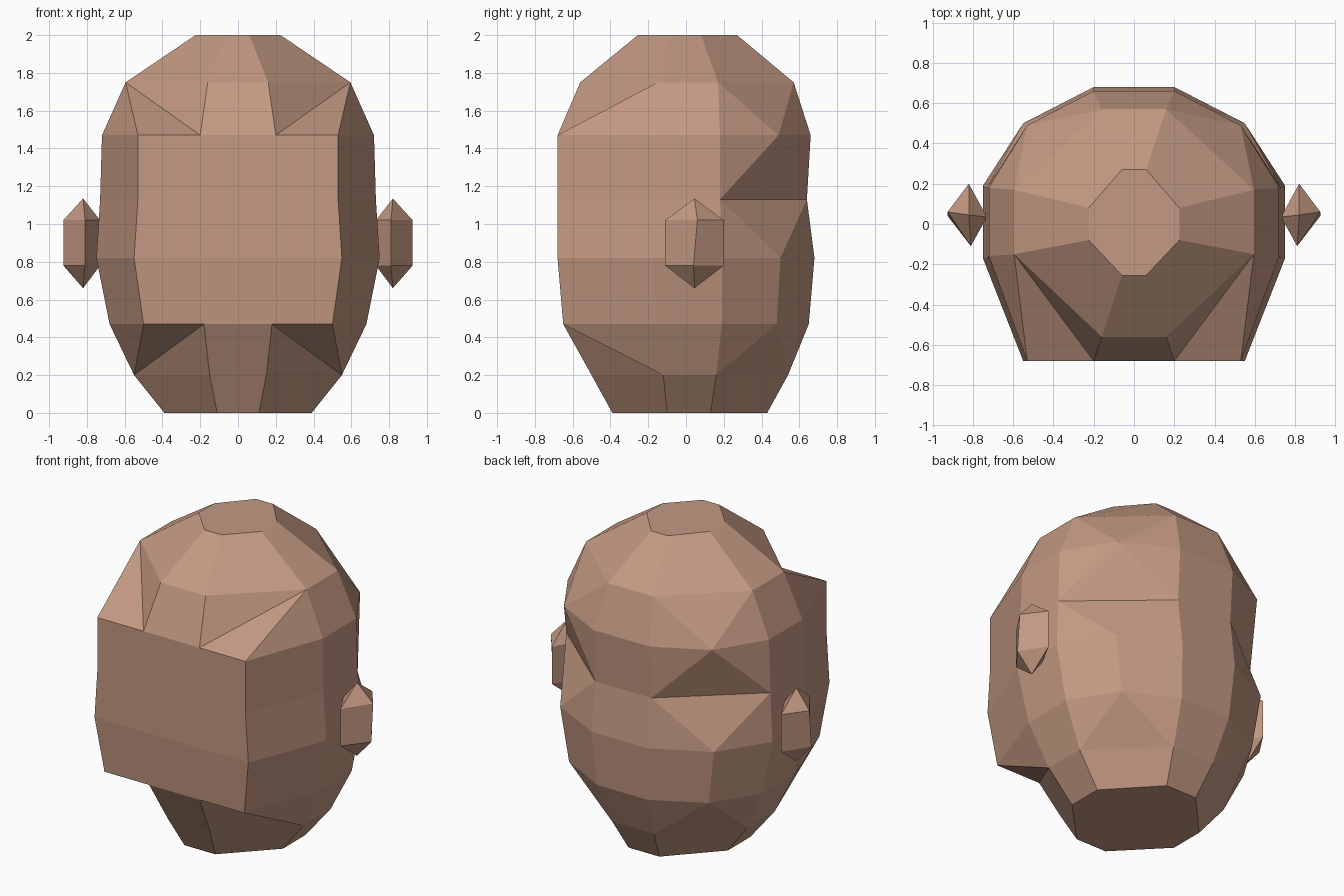
import bpy, bmesh

if "Cube" in bpy.data.objects:
    bpy.data.objects.remove(bpy.data.objects["Cube"])

skin = bpy.data.materials.new("skin")
skin.diffuse_color = (0.546, 0.319, 0.223, 1)
skin.use_nodes = True
skin.node_tree.nodes["Principled BSDF"].inputs["Base Color"].default_value = skin.diffuse_color


def finish(name, bm):
    """Turn a bmesh of the +x side into a mirrored, flat shaded object."""
    mesh = bpy.data.meshes.new(name)
    bm.to_mesh(mesh)
    bm.free()
    mesh.materials.append(skin)
    obj = bpy.data.objects.new(name, mesh)
    bpy.context.collection.objects.link(obj)
    mirror = obj.modifiers.new("mirror", 'MIRROR')
    mirror.use_clip = True
    return obj


# Head levels: z, half width of middle strips, front y, face corner x,
# side x, side front y, side back y, rear diagonal (x, y), back y.
# None marks a level where the corner folds into the side.
LEVELS = [
    (0.00, 0.11, -0.39, None, 0.39, -0.10, 0.13, None, 0.43),
    (0.20, 0.15, -0.50, None, 0.55, -0.12, 0.16, None, 0.54),
    (0.47, 0.18, -0.65, 0.50, 0.68, -0.15, 0.19, (0.50, 0.48), 0.65),
    (0.82, 0.20, -0.68, 0.55, 0.75, -0.17, 0.19, (0.55, 0.50), 0.68),
    (1.13, 0.20, -0.68, 0.53, 0.73, -0.17, 0.18, None, 0.64),
    (1.47, 0.20, -0.68, 0.53, 0.72, -0.16, 0.18, (0.53, 0.49), 0.66),
    (1.75, 0.16, -0.56, None, 0.595, -0.15, 0.17, None, 0.57),
    (2.00, 0.06, -0.255, None, 0.225, -0.08, 0.08, None, 0.27),
]

# Head: stitch the levels together from front to back
bm = bmesh.new()
rings = []
for z, mid, front, corner, side, sf, sb, diag, back in LEVELS:
    def v(x, y):
        return bm.verts.new((x, y, z))
    s1, s2 = v(side, sf), v(side, sb)
    rings.append([v(0, front), v(mid, front),
                  v(corner, front) if corner else s1, s1, s2,
                  v(*diag) if diag else s2, v(mid, back), v(0, back)])

for lo, hi in zip(rings, rings[1:]):
    for j in range(7):
        a, b, c, d = lo[j], lo[j + 1], hi[j + 1], hi[j]
        lo_fold = j in (1, 5) and lo[2 if j == 1 else 5] is lo[3 if j == 1 else 4]
        hi_fold = j in (1, 5) and hi[2 if j == 1 else 5] is hi[3 if j == 1 else 4]
        if lo_fold and not hi_fold:
            faces = [(a, b, d), (b, c, d)]
        elif hi_fold and not lo_fold:
            faces = [(a, b, c), (a, c, d)]
        else:
            faces = [(a, b, c, d)]
        for f in faces:
            f = list(dict.fromkeys(f))
            if len(f) > 2:
                bm.faces.new(f)

# Crown and neck caps
bm.faces.new(list(dict.fromkeys(rings[-1])))
bm.faces.new(list(dict.fromkeys(rings[0]))[::-1])
finish("head", bm)

# Ears: four sided spindles with pointed ends
bm = bmesh.new()
bottom = bm.verts.new((0.82, 0.045, 0.66))
top = bm.verts.new((0.82, 0.045, 1.135))
low, high = [[bm.verts.new((x, y, z)) for x, y in
              ((0.81, -0.11), (0.925, ridge), (0.82, 0.20), (0.73, 0.035))]
             for z, ridge in ((0.78, 0.04), (1.02, 0.06))]
for i in range(4):
    k = (i + 1) % 4
    bm.faces.new((low[i], low[k], high[k], high[i]))
    bm.faces.new((bottom, low[k], low[i]))
    bm.faces.new((top, high[i], high[k]))
finish("ears", bm)
